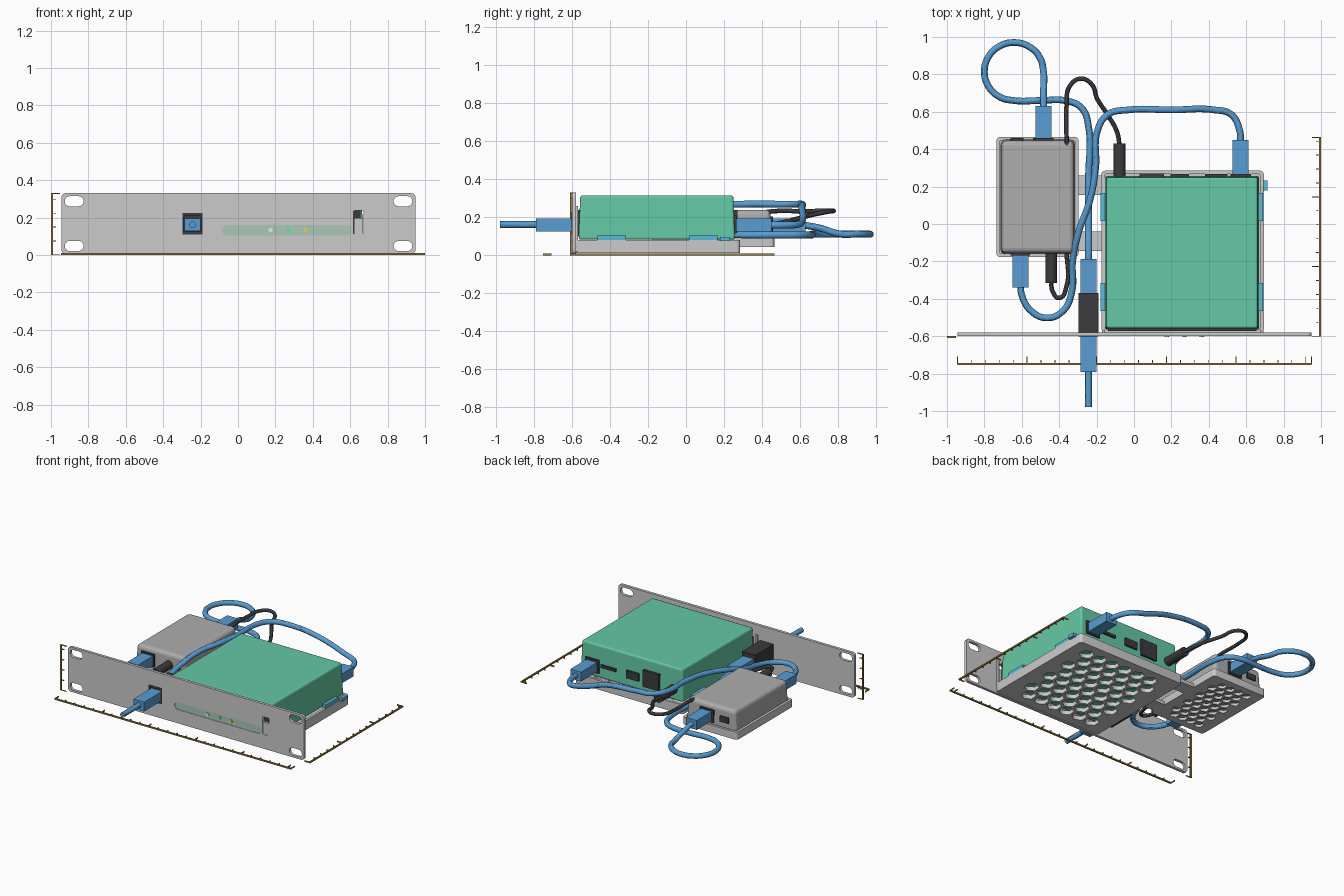
import bpy, bmesh
from math import sin, cos, pi

if "Cube" in bpy.data.objects:
    bpy.data.objects.remove(bpy.data.objects["Cube"])

MATS = {}
COL = dict(green=(.13, .58, .38), blue=(.10, .34, .65), dark=(.045, .045, .05), shell=(.42, .42, .42),
           cyan=(.1, .5, .7), brown=(.33, .21, .05), strip=(.4, .58, .47), led_green=(.1, .8, .4),
           led_yellow=(.8, .65, .1), led_white=(.75, .85, .8))


def paint(ob, col):
    if col:
        if col not in MATS:
            MATS[col] = bpy.data.materials.new(col)
            MATS[col].diffuse_color = (*COL[col], 1)
        ob.data.materials.append(MATS[col])
    return ob


def link(name, data, col=None):
    ob = bpy.data.objects.new(name, data)
    bpy.context.collection.objects.link(ob)
    return paint(ob, col)


def to_mesh(ob):
    bpy.ops.object.select_all(action='DESELECT')
    ob.select_set(True)
    bpy.context.view_layer.objects.active = ob
    bpy.ops.object.convert(target='MESH')
    return bpy.context.object


def boxes(name, spans, col=None, bevel=0, taper=0):
    """One object from (x0,x1,y0,y1,z0,z1) spans; taper draws the top in."""
    bm = bmesh.new()
    for x0, x1, y0, y1, z0, z1 in spans:
        for v in bmesh.ops.create_cube(bm, size=1)['verts']:
            t = taper if v.co.z > 0 else 0
            sx, sy = (1 if v.co.x > 0 else -1), (1 if v.co.y > 0 else -1)
            v.co = ((x1 if sx > 0 else x0) - sx * t, (y1 if sy > 0 else y0) - sy * t, z1 if v.co.z > 0 else z0)
    me = bpy.data.meshes.new(name)
    bm.to_mesh(me)
    bm.free()
    ob = link(name, me, col)
    if bevel:
        m = ob.modifiers.new('bevel', 'BEVEL')
        m.width, m.segments = bevel, 3
    return ob


def rrect(x0, x1, y0, y1, r, n=5):
    pts = []
    for k, (cx, cy) in enumerate([(x1 - r, y1 - r), (x0 + r, y1 - r), (x0 + r, y0 + r), (x1 - r, y0 + r)]):
        pts += [(cx + r * cos(pi / 2 * (k + i / n)), cy + r * sin(pi / 2 * (k + i / n))) for i in range(n + 1)]
    return pts


def plate(name, outlines, a, b, upright=False, col=None):
    """Flat plate with holes, between z=a and z=b (or y=a and y=b when upright)."""
    cu = bpy.data.curves.new(name, 'CURVE')
    cu.dimensions, cu.fill_mode, cu.extrude = '2D', 'BOTH', (b - a) / 2
    for pts in outlines:
        s = cu.splines.new('POLY')
        s.points.add(len(pts) - 1)
        for p, (x, y) in zip(s.points, pts):
            p.co = (x, y, 0, 1)
        s.use_cyclic_u = True
    ob = link(name, cu, col)
    if upright:
        ob.rotation_euler.x, ob.location.y = pi / 2, (a + b) / 2
    else:
        ob.location.z = (a + b) / 2
    return to_mesh(ob)


def cable(name, pts, r, col):
    cu = bpy.data.curves.new(name, 'CURVE')
    cu.dimensions, cu.bevel_depth, cu.bevel_resolution = '3D', r, 4
    cu.use_fill_caps, cu.resolution_u = True, 10
    s = cu.splines.new('BEZIER')
    s.bezier_points.add(len(pts) - 1)
    for p, co in zip(s.bezier_points, pts):
        p.co, p.handle_left_type, p.handle_right_type = co, 'AUTO', 'AUTO'
    ob = to_mesh(link(name, cu, col))
    bpy.ops.object.shade_smooth_by_angle()
    return ob


def rod(name, x, z, y0, y1, r, col, n=20):
    bm = bmesh.new()
    bmesh.ops.create_cone(bm, cap_ends=True, segments=n, radius1=r, radius2=r, depth=abs(y1 - y0))
    me = bpy.data.meshes.new(name)
    bm.to_mesh(me)
    bm.free()
    ob = link(name, me, col)
    ob.rotation_euler.x, ob.location = pi / 2, (x, (y0 + y1) / 2, z)
    return ob


def hexes(x0, x1, y0, y1, pitch, rib):
    """Hexagon outlines, evenly packed and centred inside a rectangle."""
    r, dy, out = (pitch - rib) / 3 ** .5, pitch * 3 ** .5 / 2, []
    rows, cols = int((y1 - y0 - 2 * r) / dy) + 1, int((x1 - x0) / pitch - .5)
    for j in range(rows):
        for i in range(cols):
            cx = (x0 + x1) / 2 + (i - (cols - 1) / 2 + (.25 if j % 2 else -.25)) * pitch
            cy = (y0 + y1) / 2 + (j - (rows - 1) / 2) * dy
            out.append([(cx + r * cos(pi / 6 + k * pi / 3), cy + r * sin(pi / 6 + k * pi / 3)) for k in range(6)])
    return out


def tray(name, x0, x1, y0, y1, z0, z1, floor, pitch, rib, wall=.018):
    plate(name + '_floor', [rrect(x0, x1, y0, y1, .02)] +
          hexes(x0 + .035, x1 - .035, y0 + .035, y1 - .035, pitch, rib), z0, z0 + floor)
    plate(name + '_rim', [rrect(x0, x1, y0, y1, .02),
          rrect(x0 + wall, x1 - wall, y0 + wall, y1 - wall, .008)], z0 + floor, z1)


# Face plate with rack slots, jack window, light strip and small slot
holes = [rrect(cx - .05, cx + .05, cz - .027, cz + .027, .026) for cx in (-.876, .882) for cz in (.048, .287)]
window, strip = rrect(-.297, -.19, .11, .225, .002), rrect(-.088, .607, .105, .16, .027)
latch = rrect(.617, .67, .11, .237, .008)
plate('face_plate', [rrect(-.944, .949, .006, .33, .022)] + holes + [window, strip, latch], -.6, -.58, True)
plate('light_strip', [strip], -.597, -.583, True, 'strip')
boxes('slot_tab', [(.619, .668, -.597, -.58, .11, .197)])
for x, c in ((.174, 'led_white'), (.27, 'led_green'), (.361, 'led_yellow')):
    rod('status_light', x, .133, -.603, -.585, .012, c)

# Trays with honeycomb floors and bars joining them
tray('switch_tray', -.174, .694, -.58, .285, .012, .08, .03, .108, .02)
tray('modem_tray', -.735, -.297, -.176, .465, .045, .1, .02, .07, .014)
boxes('tray_bars', [(-.31, -.165, .155, .26, .045, .07), (-.31, -.165, -.145, -.04, .045, .07)])
boxes('tray_braces', [(x, x + .016, -.582, -.568, .02, .26) for x in (-.172, .676)])

# Switch body with end panels, feet clips and sockets
boxes('switch_body', [(-.155, .669, -.565, .257, .083, .316)], 'green', .012, .008)
boxes('switch_end_panels', [(-.14, .655, -.572, -.555, .1, .24)], 'dark')
boxes('side_clips', [(x, x + .024, y, y + .15, .075, .105) for x in (-.178, .667) for y in (-.465, .015)] +
      [(.69, .715, .178, .232, .075, .098)], 'cyan')
boxes('switch_sockets', [(.03, .16, .25, .27, .12, .24), (.195, .295, .25, .268, .145, .2),
      (.38, .5, .25, .268, .165, .185), (.515, .625, .25, .266, .115, .21)], 'dark')

# Modem body with sockets
boxes('modem_body', [(-.715, -.315, -.162, .452, .08, .24)], 'shell', .025, .008)
boxes('modem_sockets', [(-.54, -.43, .44, .459, .115, .205), (-.66, -.59, .44, .459, .14, .18),
      (-.66, -.555, -.169, -.15, .115, .205)], 'dark')

# Jack insert in the face plate, hollow at the front
plate('jack_frame', [window, rrect(-.289, -.198, .125, .207, .004)], -.602, -.56, True, 'dark')
boxes('jack_body', [(-.297, -.19, -.562, -.37, .11, .225)], 'dark')

# Network plugs
for x, y0, y1 in ((-.243, -.79, -.58), (-.243, -.372, -.187), (.57, .26, .45), (-.484, .45, .63), (-.607, -.34, -.155)):
    boxes('network_plug', [(x - .043, x + .043, y0, y1, .127, .195)], 'blue')

# Network cables
R = .018
cable('front_cable', [(-.243, -.78, .162), (-.243, -.978, .162)], R, 'blue')
cable('switch_cable', [(.57, .44, .16), (.565, .50, .16), (.52, .585, .163), (.43, .61, .18), (.2, .61, .25),
      (-.03, .61, .27), (-.14, .585, .27), (-.195, .5, .27), (-.205, .3, .27), (-.235, .13, .265),
      (-.295, -.04, .245), (-.328, -.2, .2), (-.332, -.36, .17), (-.38, -.465, .16), (-.468, -.502, .16),
      (-.555, -.46, .16), (-.6, -.38, .16), (-.607, -.33, .16)], R, 'blue')
loop = [(-.642 + .158 * cos(a * pi / 6), .815 + .155 * sin(a * pi / 6), .112) for a in range(0, 10)]
cable('uplink_cable', [(-.484, .62, .16), (-.484, .70, .145)] + loop +
      [(-.5, .66, .108), (-.37, .66, .108), (-.28, .62, .108), (-.243, .52, .108), (-.243, .25, .11),
       (-.243, 0, .13), (-.243, -.13, .16), (-.243, -.2, .162)], R, 'blue')

# Power plugs and lead
rod('power_plug', -.077, .16, .25, .43, .032, 'dark')
rod('power_plug', -.442, .16, -.315, -.15, .03, 'dark')
cable('power_lead', [(-.077, .42, .16), (-.09, .49, .17), (-.145, .59, .195), (-.197, .67, .215), (-.225, .745, .23),
      (-.285, .777, .235), (-.345, .735, .235), (-.36, .64, .233), (-.36, .42, .228), (-.36, .25, .18),
      (-.36, -.15, .16), (-.36, -.33, .16), (-.4, -.395, .16), (-.435, -.36, .16), (-.442, -.3, .16)], .012, 'dark')

# Measuring rulers with centimetre ticks, longer every fifth
CM = .0745


def ticks(length):
    n = int(length / CM)
    return [(i * CM, .042 if i % 5 == 0 else .022) for i in range(n + 1)] + [(length, .042)]


t = .004
boxes('width_ruler', [(-.944, .949, -.754, -.744, 0, .01)] +
      [(-.944 + d - t / 2, -.944 + d + t / 2, -.75, -.75 + h, 0, .01) for d, h in ticks(1.893)], 'brown')
boxes('depth_ruler', [(.99, 1.0, -.602, .465, 0, .01)] +
      [(.995 - h, .995, -.6 + d - t / 2, -.6 + d + t / 2, 0, .01) for d, h in ticks(1.063)], 'brown')
boxes('height_ruler', [(-1.0, -.99, -.61, -.6, 0, .33)] +
      [(-.995, -.995 + h, -.61, -.6, max(0, d - t / 2), d + t / 2) for d, h in ticks(.328)], 'brown')

for m in bpy.data.materials:
    if m.users and not m.is_grease_pencil:
        m.use_nodes = True
        m.node_tree.nodes["Principled BSDF"].inputs["Base Color"].default_value = m.diffuse_color
